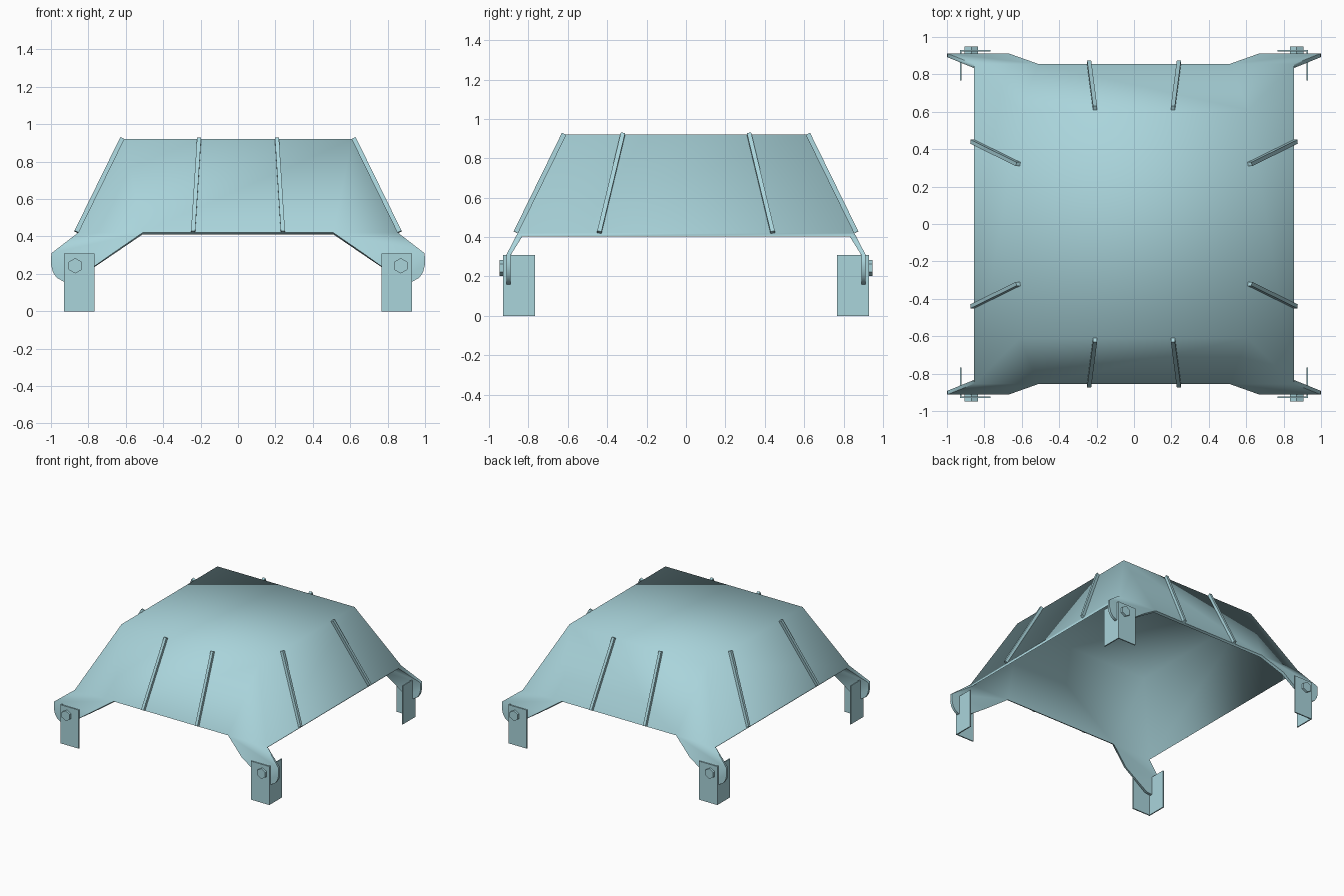
import bpy
import bmesh
from math import radians
from mathutils import Vector, Matrix

cube = bpy.data.objects.get("Cube")
if cube:
    bpy.data.objects.remove(cube, do_unlink=True)

COLOUR = (0.40, 0.66, 0.71, 1)
paint = bpy.data.materials.new("pale_blue_paint")
paint.use_nodes = True
paint.diffuse_color = COLOUR
paint.node_tree.nodes["Principled BSDF"].inputs["Base Color"].default_value = COLOUR

CORNERS = {"front_left": (1, -1), "front_right": (-1, -1),
           "back_left": (1, 1), "back_right": (-1, 1)}
BASE, RIM_Z = 0.855, 0.42      # lower edge of the hood
TOP, TOP_Z = 0.61, 0.92        # flat crown
LUG_Y, LUG_Z = 0.912, 0.31     # vertical lugs at the corners
THICK = 0.02


def finish(bm, name):
    mesh = bpy.data.meshes.new(name)
    bm.to_mesh(mesh)
    bm.free()
    mesh.materials.append(paint)
    obj = bpy.data.objects.new(name, mesh)
    bpy.context.collection.objects.link(obj)
    return obj


def add_face(bm, points):
    return bm.faces.new([bm.verts.new(p) for p in points])


# Hood: crown, four sloped sides, and a bent lug at every corner
bm = bmesh.new()
add_face(bm, [(-TOP, -TOP, TOP_Z), (TOP, -TOP, TOP_Z),
              (TOP, TOP, TOP_Z), (-TOP, TOP, TOP_Z)])
for s in (1, -1):
    add_face(bm, [(s * BASE, -BASE, RIM_Z), (s * BASE, BASE, RIM_Z),
                  (s * TOP, TOP, TOP_Z), (s * TOP, -TOP, TOP_Z)])
    add_face(bm, [(-0.51, s * BASE, RIM_Z), (0.51, s * BASE, RIM_Z),
                  (TOP, s * TOP, TOP_Z), (-TOP, s * TOP, TOP_Z)])
lug_outline = [(0.67, LUG_Z), (0.87, 0.167), (0.935, 0.16), (0.97, 0.18),
               (0.99, 0.21), (1.0, 0.25), (0.998, LUG_Z)]
for sx, sy in CORNERS.values():
    inner, corner = (sx * 0.51, sy * BASE, RIM_Z), (sx * BASE, sy * BASE, RIM_Z)
    add_face(bm, [inner, corner, (sx * TOP, sy * TOP, TOP_Z)])
    lug = [(sx * x, sy * LUG_Y, z) for x, z in lug_outline]
    add_face(bm, [inner, lug[0], lug[-1], corner])
    add_face(bm, lug)
bmesh.ops.remove_doubles(bm, verts=bm.verts, dist=0.0005)
bmesh.ops.recalc_face_normals(bm, faces=bm.faces)
crown = max(bm.faces, key=lambda f: f.calc_center_median().z)
if crown.normal.z < 0:
    bmesh.ops.reverse_faces(bm, faces=bm.faces)
hood = finish(bm, "hood_shell")
solid = hood.modifiers.new("thickness", "SOLIDIFY")
solid.thickness = THICK
solid.offset = -1
solid.use_even_offset = True
bpy.context.view_layer.objects.active = hood
hood.select_set(True)
bpy.ops.object.modifier_apply(modifier=solid.name)
bpy.ops.object.shade_smooth_by_angle(angle=radians(80))
hood.select_set(False)


# Ribs: square bars lying on the slopes, leaning towards the middle
def rib(name, low, high, outward):
    low, high = Vector(low), Vector(high)
    along = (high - low).normalized()
    normal = (outward - along * outward.dot(along)).normalized()
    side = along.cross(normal)
    bm = bmesh.new()
    bmesh.ops.create_cube(bm, size=1)
    frame = Matrix((side, normal, along)).transposed().to_4x4()
    size = Matrix.Diagonal((0.022, 0.024, (high - low).length, 1))
    place = Matrix.Translation((low + high) / 2 + normal * 0.01)
    bm.transform(place @ frame @ size)
    finish(bm, name)


for label, (sx, sy) in CORNERS.items():
    rib(label + "_side_rib", (sx * BASE, sy * 0.44, RIM_Z),
        (sx * TOP, sy * 0.32, TOP_Z), Vector((sx * 0.9, 0, 0.44)))
    rib(label + "_end_rib", (sx * 0.24, sy * BASE, RIM_Z),
        (sx * 0.208, sy * TOP, TOP_Z), Vector((0, sy * 0.9, 0.44)))

# Legs: angle brackets open towards the middle, each held by a hex bolt
OUT, IN, PLATE = 0.93, 0.767, 0.009
angle_profile = [(IN, OUT), (OUT, OUT), (OUT, IN), (OUT - PLATE, IN),
                 (OUT - PLATE, OUT - PLATE), (IN, OUT - PLATE)]
for label, (sx, sy) in CORNERS.items():
    bm = bmesh.new()
    foot = add_face(bm, [(sx * x, sy * y, 0) for x, y in angle_profile])
    wall = bmesh.ops.extrude_face_region(bm, geom=[foot], use_keep_orig=True)
    upper = [v for v in wall["geom"] if isinstance(v, bmesh.types.BMVert)]
    bmesh.ops.translate(bm, verts=upper, vec=(0, 0, 0.31))
    bmesh.ops.recalc_face_normals(bm, faces=bm.faces)
    finish(bm, label + "_leg")

    bm = bmesh.new()
    bmesh.ops.create_cone(bm, segments=6, radius1=0.041, radius2=0.041,
                          depth=0.04, cap_ends=True)
    bm.transform(Matrix.Translation((sx * 0.87, sy * 0.928, 0.243))
                 @ Matrix.Rotation(radians(90), 4, "X"))
    finish(bm, label + "_bolt")
